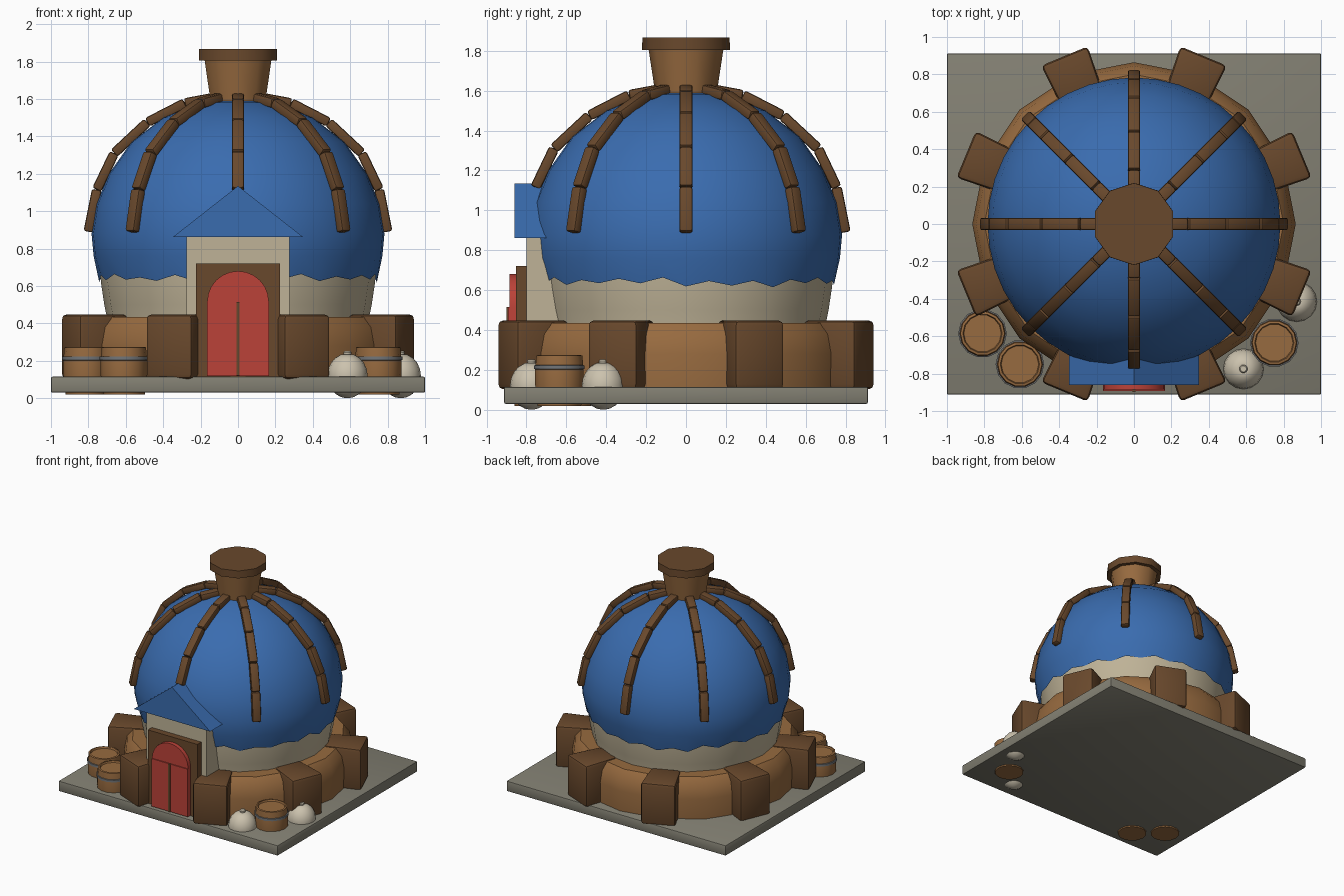
import bpy, bmesh, math, random
from mathutils import Vector, Matrix

if "Cube" in bpy.data.objects:
    bpy.data.objects.remove(bpy.data.objects["Cube"])

random.seed(4)


def material(name, rgb):
    m = bpy.data.materials.new(name)
    m.diffuse_color = (*rgb, 1)
    m.use_nodes = True
    m.node_tree.nodes["Principled BSDF"].inputs["Base Color"].default_value = m.diffuse_color
    return m


BLUE = material("blue roof", (0.042, 0.15, 0.43))
WOOD = material("light wood", (0.31, 0.145, 0.05))
DARK = material("dark wood", (0.14, 0.065, 0.025))
PLASTER = material("plaster", (0.52, 0.45, 0.31))
STONE = material("grey stone", (0.225, 0.215, 0.17))
RED = material("red door", (0.5, 0.055, 0.04))
CLOTH = material("sack cloth", (0.6, 0.54, 0.42))
METAL = material("grey metal", (0.17, 0.18, 0.19))


def finish(name, bm, mat, angle=35, bevel=0):
    bmesh.ops.recalc_face_normals(bm, faces=bm.faces)
    if bevel:
        bmesh.ops.bevel(bm, geom=bm.edges[:], offset=bevel, segments=2,
                        profile=0.5, affect='EDGES')
    me = bpy.data.meshes.new(name)
    bm.to_mesh(me)
    bm.free()
    me.materials.append(mat)
    me.shade_smooth()
    me.set_sharp_from_angle(angle=math.radians(angle))
    ob = bpy.data.objects.new(name, me)
    bpy.context.collection.objects.link(ob)
    return ob


def box(name, x, y, z, mat, bevel=0, matrix=None, taper=1.0):
    """Box from (min, max) ranges; taper scales y width at the low x end."""
    bm = bmesh.new()
    bmesh.ops.create_cube(bm, size=1)
    for v in bm.verts:
        p = [r[0] + (c + 0.5) * (r[1] - r[0]) for r, c in zip((x, y, z), v.co)]
        if v.co.x < 0:
            p[1] *= taper
        v.co = p
    ob = finish(name, bm, mat, 35, bevel)
    if matrix:
        ob.matrix_world = matrix
    return ob


def lathe(name, profile, segs, mat, loc=(0, 0), phase=0.0, angle=40, caps=True, jag=0.0):
    """Revolve (radius, z) points; jag roughens the last ring."""
    bm = bmesh.new()
    rings = []
    for i, (r, z) in enumerate(profile):
        ring = []
        for k in range(segs):
            a = phase + math.tau * k / segs
            dz = 0
            if jag and i == len(profile) - 1:
                dz = jag * (k % 2 - 0.5) + random.uniform(-jag, jag) * 0.4
            ring.append(bm.verts.new((loc[0] + r * math.cos(a),
                                      loc[1] + r * math.sin(a), z + dz)))
        rings.append(ring)
    for a, b in zip(rings, rings[1:]):
        for k in range(segs):
            n = (k + 1) % segs
            bm.faces.new((a[k], a[n], b[n], b[k]))
    if caps:
        bm.faces.new(rings[-1])
    bm.faces.new(rings[0])
    return finish(name, bm, mat, angle)


def extrude_xz(name, pts, y0, y1, mat):
    """Extrude an outline in the xz plane along y."""
    bm = bmesh.new()
    f = bm.faces.new([bm.verts.new((x, y0, z)) for x, z in pts])
    new = bmesh.ops.extrude_face_region(bm, geom=[f])["geom"]
    for v in new:
        if isinstance(v, bmesh.types.BMVert):
            v.co.y = y1
    return finish(name, bm, mat, 30)


# Ground slab
box("ground_slab", (-1, 1), (-0.912, 0.912), (0.03, 0.115), STONE, 0.008)

# Round wall, wooden base ring and dome roof
lathe("plaster_wall", [(0.74, 0.72), (0.733, 0.62), (0.715, 0.5), (0.69, 0.38), (0.68, 0.12)],
      20, PLASTER)
lathe("base_ring", [(0.66, 0.435), (0.80, 0.435), (0.845, 0.38), (0.865, 0.28), (0.86, 0.115)],
      16, WOOD, phase=math.pi / 16 * 2, angle=50)
lathe("dome_roof", [(0.05, 1.605), (0.2, 1.58), (0.4, 1.5), (0.57, 1.37), (0.69, 1.2),
                    (0.757, 1.04), (0.783, 0.88), (0.772, 0.76), (0.742, 0.64)],
      40, BLUE, angle=60, caps=False, jag=0.03)

# Buttress blocks around the base
for k in range(8):
    box("buttress_block", (0.68, 0.972), (-0.135, 0.135), (0.103, 0.448), DARK, 0.025,
        Matrix.Rotation(math.radians(22.5 + 45 * k), 4, 'Z'), taper=0.85)

# Curved roof ribs made from straight beams; the front one stops above the porch
rib = [(0.14, 1.605), (0.285, 1.578), (0.485, 1.475), (0.662, 1.31), (0.755, 1.115), (0.80, 0.89)]
for k in range(8):
    spin = Matrix.Rotation(math.radians(45 * k), 4, 'Z')
    count = 4 if k == 6 else 5
    for (r0, z0), (r1, z1) in list(zip(rib, rib[1:]))[:count]:
        d = Vector((r1 - r0, 0, z1 - z0))
        tilt = Matrix.Rotation(math.atan2(-d.z, d.x), 4, 'Y')
        place = Matrix.Translation(((r0 + r1) / 2, 0, (z0 + z1) / 2))
        h = d.length / 2
        box("roof_rib", (-h, h), (-0.033, 0.033), (-0.026, 0.026), DARK, 0.012,
            spin @ place @ tilt)

# Chimney
lathe("chimney", [(0.188, 1.81), (0.15, 1.56)], 10, WOOD, phase=math.pi / 2)
lathe("chimney_cap", [(0.219, 1.866), (0.22, 1.805)], 10, DARK, phase=math.pi / 2)

# Porch with gable roof
box("porch", (-0.275, 0.275), (-0.80, -0.5), (0.115, 0.865), PLASTER)
extrude_xz("porch_roof", [(-0.348, 0.862), (0.348, 0.862), (0, 1.135)], -0.86, -0.5, BLUE)

# Door frame, arched door and centre strip
box("door_frame", (-0.225, 0.225), (-0.852, -0.78), (0.115, 0.72), DARK)
arch = [(0.165 * math.cos(math.pi * i / 12), 0.515 + 0.165 * math.sin(math.pi * i / 12))
        for i in range(13)]
extrude_xz("arched_door", [(-0.165, 0.12), (0.165, 0.12)] + arch, -0.885, -0.84, RED)
for s in (-1, 1):
    x0, x1 = sorted((s * 0.009, s * 0.165))
    box("door_panel", (x0, x1), (-0.893, -0.88), (0.122, 0.515), RED)
box("door_strip", (-0.009, 0.009), (-0.899, -0.88), (0.122, 0.515), DARK)

# Barrels with metal hoops
for p in ((-0.81, -0.585), (-0.61, -0.75), (0.75, -0.635)):
    lathe("barrel", [(0.10, 0.262), (0.105, 0.275), (0.118, 0.272), (0.125, 0.2),
                     (0.125, 0.13), (0.112, 0.02)], 14, WOOD, p)
    lathe("barrel_hoop", [(0.12, 0.224), (0.13, 0.222), (0.13, 0.204), (0.12, 0.202)],
          14, METAL, p)

# Grain sacks
for p in ((0.585, -0.775), (0.87, -0.415)):
    ball = [(0.108 * math.sin(a), 0.12 + 0.12 * math.cos(a))
            for a in (math.pi * i / 10 for i in range(1, 10))]
    lathe("sack", [(0.016, 0.252), (0.022, 0.245), (0.02, 0.232)] + ball + [(0.005, 0.0)],
          16, CLOTH, p)
